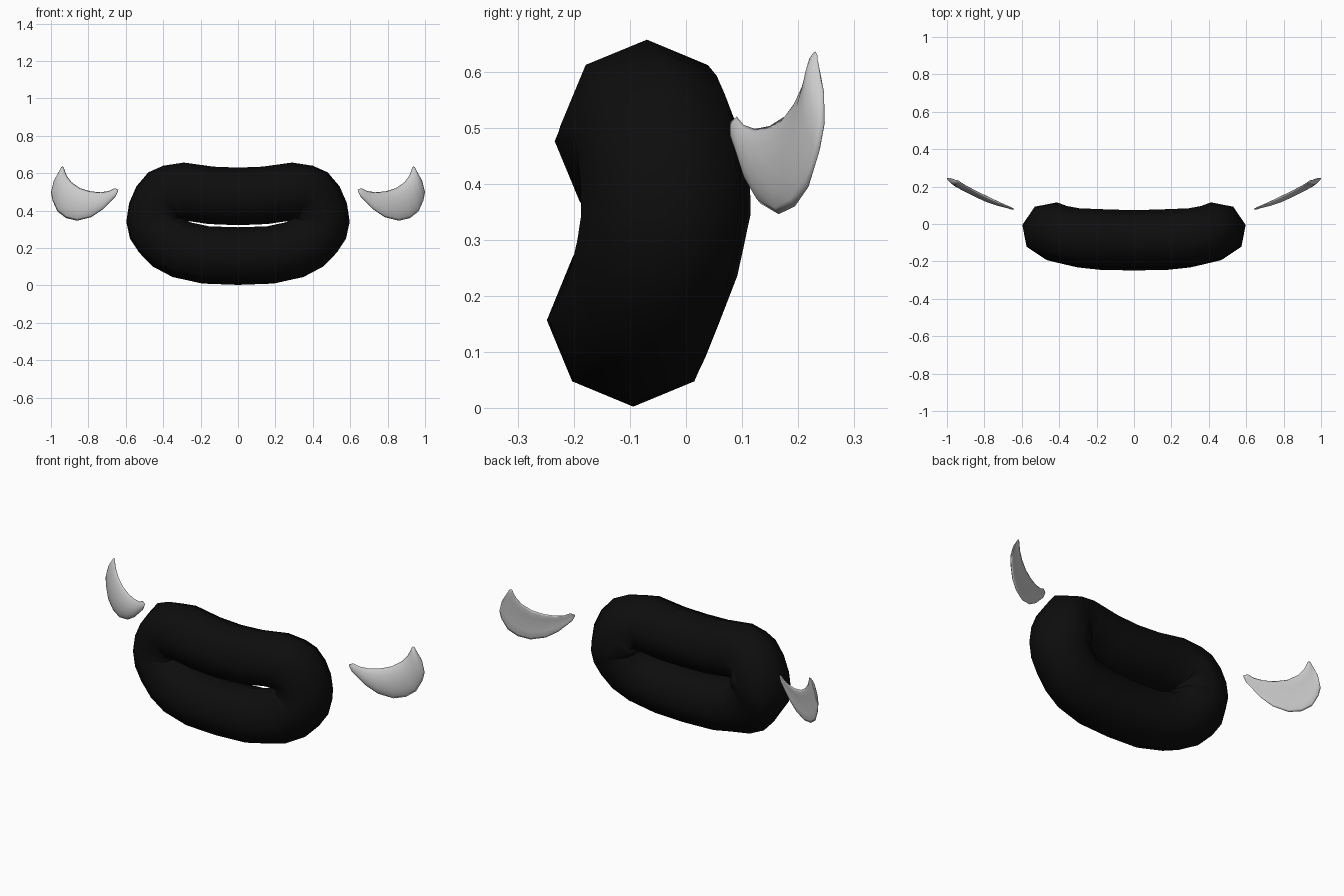
import bpy, bmesh, math
from mathutils import Vector

if "Cube" in bpy.data.objects:
    bpy.data.objects.remove(bpy.data.objects["Cube"])


def make_object(name, bm):
    bmesh.ops.recalc_face_normals(bm, faces=bm.faces)
    for f in bm.faces:
        f.smooth = True
    mesh = bpy.data.meshes.new(name)
    bm.to_mesh(mesh)
    bm.free()
    ob = bpy.data.objects.new(name, mesh)
    bpy.context.collection.objects.link(ob)
    return ob


def bridge(bm, a, b):
    n = len(a)
    for i in range(n):
        j = (i + 1) % n
        bm.faces.new((a[i], a[j], b[j], b[i]))


# Lips: octagonal tube swept round a closed loop
# each entry: outer silhouette x, z and the y of the tube centre
half = [(0, .003, -.094), (.19, .01, -.092), (.35, .045, -.078),
        (.455, .10, -.062), (.53, .175, -.05), (.58, .25, -.042),
        (.6, .34, -.036), (.585, .44, -.037), (.545, .53, -.042),
        (.48, .605, -.05), (.4, .64, -.058), (.29, .657, -.07),
        (.13, .635, -.076), (0, .63, -.08)]
loop = half + [(-x, z, y) for x, z, y in half[-2:0:-1]]
R = .154
bm = bmesh.new()
rings = []
for i, (x, z, y) in enumerate(loop):
    p, q = loop[i - 1], loop[(i + 1) % len(loop)]
    t = Vector((q[0] - p[0], 0, q[1] - p[1])).normalized()
    n = Vector((t.z, 0, -t.x))
    c = Vector((x, y, z)) - n * R
    n = Vector((n.x, .2 * abs(n.x) * abs(x) / .6, n.z)).normalized()
    d = n.cross(t).normalized()
    rings.append([bm.verts.new(c + R * (n * math.cos(a) + d * math.sin(a)))
                  for a in (k * math.pi / 4 for k in range(8))])
for i, ring in enumerate(rings):
    bridge(bm, rings[i - 1], ring)
lips = make_object("lips", bm)
black = bpy.data.materials.new("black")
black.diffuse_color = (.004, .004, .004, 1)
black.use_nodes = True
black.node_tree.nodes["Principled BSDF"].inputs["Base Color"].default_value = black.diffuse_color
lips.data.materials.append(black)

# Cheeks: thin crescents, lens-shaped sections from upper to lower edge
upper = [(.64, .512), (.66, .52), (.69, .505), (.735, .498), (.79, .503),
         (.845, .52), (.89, .552), (.915, .585), (.927, .615), (.932, .632),
         (.938, .636), (.945, .632)]
lower = [(.643, .50), (.655, .475), (.68, .45), (.725, .405), (.785, .365),
         (.86, .346), (.92, .36), (.965, .395), (.992, .455), (1.0, .50),
         (.985, .56), (.957, .61)]
bm = bmesh.new()
rings = []
for (ux, uz), (lx, lz) in zip(upper, lower):
    width = min(1, math.hypot(ux - lx, uz - lz) / .12)
    ring = []
    for k in range(12):
        a = k * math.pi / 6
        f = (1 - math.cos(a)) / 2
        x, z = ux + (lx - ux) * f, uz + (lz - uz) * f
        y = .083 + (x - .65) * .46 + .1 * (z - .49)
        y -= width * (.012 * math.sin(a) + .012 * math.sin(math.pi * f))
        ring.append(bm.verts.new((x, y, z)))
    rings.append(ring)
for a, b in zip(rings, rings[1:]):
    bridge(bm, a, b)
bm.faces.new(rings[0])
bm.faces.new(rings[-1])
cheeks = make_object("cheeks", bm)
mirror = cheeks.modifiers.new("mirror", 'MIRROR')
mirror.use_mirror_merge = False
